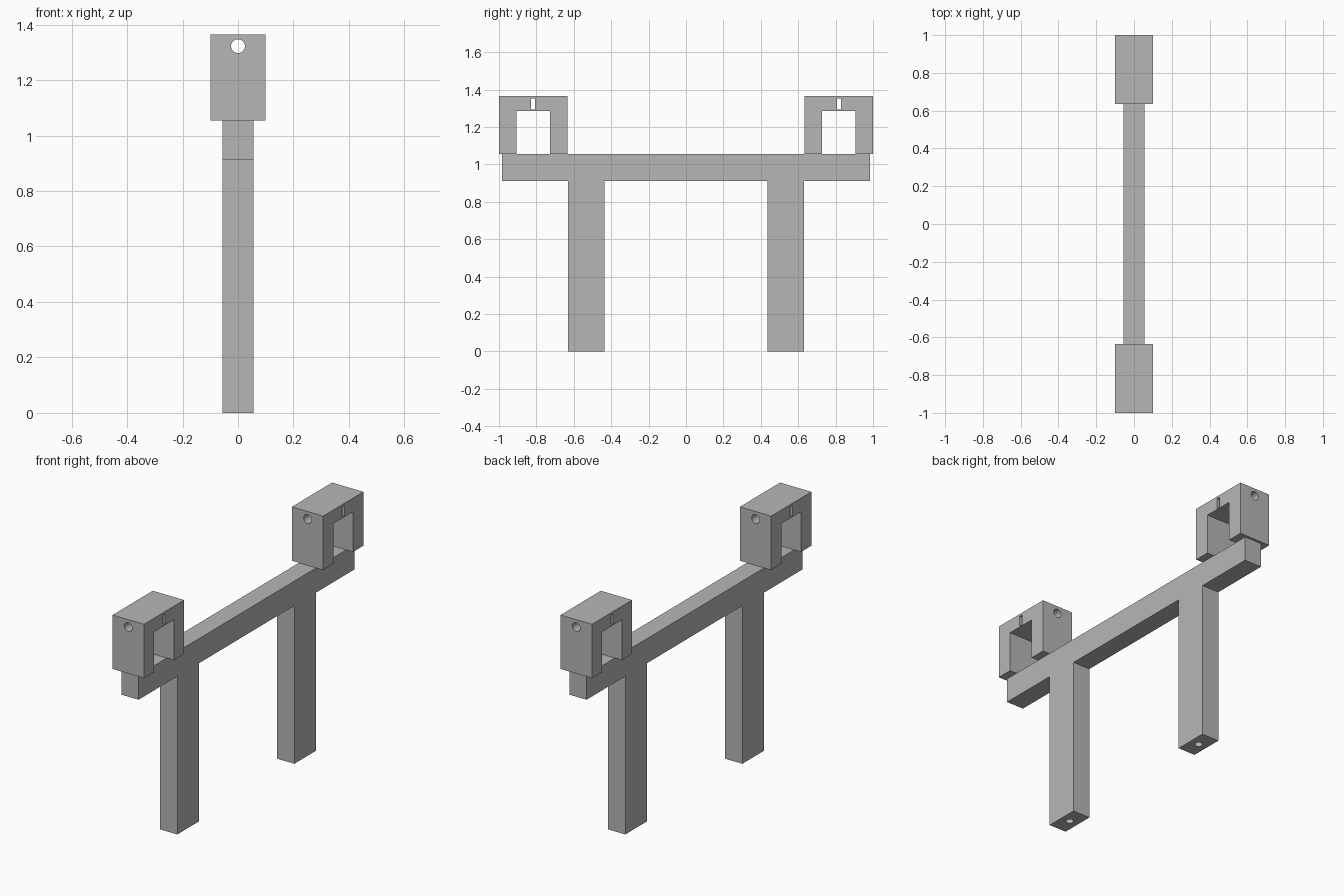
import bpy
import bmesh
from math import pi
from mathutils import Matrix, Vector

cube = bpy.data.objects.get("Cube")
if cube:
    bpy.data.objects.remove(cube, do_unlink=True)

grey = bpy.data.materials.new("plain grey")
grey.use_nodes = True
colour = (0.47, 0.47, 0.47, 1)
grey.diffuse_color = colour
grey.node_tree.nodes["Principled BSDF"].inputs["Base Color"].default_value = colour


def finish(name, bm):
    bmesh.ops.recalc_face_normals(bm, faces=bm.faces)
    mesh = bpy.data.meshes.new(name)
    bm.to_mesh(mesh)
    bm.free()
    mesh.materials.append(grey)
    ob = bpy.data.objects.new(name, mesh)
    bpy.context.collection.objects.link(ob)
    return ob


def extrude_profile(name, points, half_width):
    """Extrude a (y, z) outline along x."""
    bm = bmesh.new()
    face = bm.faces.new([bm.verts.new((-half_width, y, z)) for y, z in points])
    out = bmesh.ops.extrude_face_region(bm, geom=[face])
    verts = [v for v in out["geom"] if isinstance(v, bmesh.types.BMVert)]
    bmesh.ops.translate(bm, verts=verts, vec=(2 * half_width, 0, 0))
    return finish(name, bm)


def box_cutter(centre, size):
    bm = bmesh.new()
    matrix = Matrix.Translation(centre) @ Matrix.Diagonal((*size, 1))
    bmesh.ops.create_cube(bm, size=1, matrix=matrix)
    return finish("slot_cutter", bm)


def round_cutter(centre, radius, depth, turn=0):
    bm = bmesh.new()
    matrix = Matrix.Translation(centre) @ Matrix.Rotation(turn, 4, "X")
    bmesh.ops.create_cone(bm, cap_ends=True, segments=32, radius1=radius,
                          radius2=radius, depth=depth, matrix=matrix)
    return finish("hole_cutter", bm)


def cut(ob, cutters):
    for cutter in cutters:
        cutter.hide_render = True
        mod = ob.modifiers.new("cut", "BOOLEAN")
        mod.operation = "DIFFERENCE"
        mod.solver = "EXACT"
        mod.object = cutter
    bpy.context.view_layer.update()
    graph = bpy.context.evaluated_depsgraph_get()
    mesh = bpy.data.meshes.new_from_object(ob.evaluated_get(graph))
    ob.modifiers.clear()
    ob.data = mesh
    for cutter in cutters:
        bpy.data.objects.remove(cutter, do_unlink=True)
    bpy.context.view_layer.objects.active = ob
    ob.select_set(True)
    bpy.ops.object.shade_smooth_by_angle(angle=pi / 6)
    ob.select_set(False)


bpy.ops.object.select_all(action="DESELECT")

# Frame: crossbar with two legs, drawn as one half outline and mirrored
beam_top, beam_bottom = 1.054, 0.912
leg_in, leg_out, beam_end = 0.435, 0.632, 0.985
half = [(leg_in, beam_bottom), (leg_in, 0), (leg_out, 0),
        (leg_out, beam_bottom), (beam_end, beam_bottom), (beam_end, beam_top)]
frame = extrude_profile("frame", half + [(-y, z) for y, z in reversed(half)], 0.055)
leg_mid = (leg_in + leg_out) / 2
cut(frame, [round_cutter(Vector((0, s * leg_mid, 0)), 0.021, 0.3) for s in (-1, 1)])

# Clamps: upside-down U blocks with a bolt hole and a nut slot
for side, name in ((-1, "front_clamp"), (1, "back_clamp")):
    mid, top, gap_top = side * 0.817, 1.365, 1.286
    right = [(0.183, top), (0.183, beam_top), (0.09, beam_top), (0.09, gap_top)]
    outline = right + [(-y, z) for y, z in reversed(right)]
    clamp = extrude_profile(name, [(mid + y, z) for y, z in outline], 0.1)
    bolt = Vector((0, mid, 1.322))
    cut(clamp, [round_cutter(bolt, 0.025, 0.5, pi / 2),
                box_cutter(bolt, (0.4, 0.021, 0.06))])
